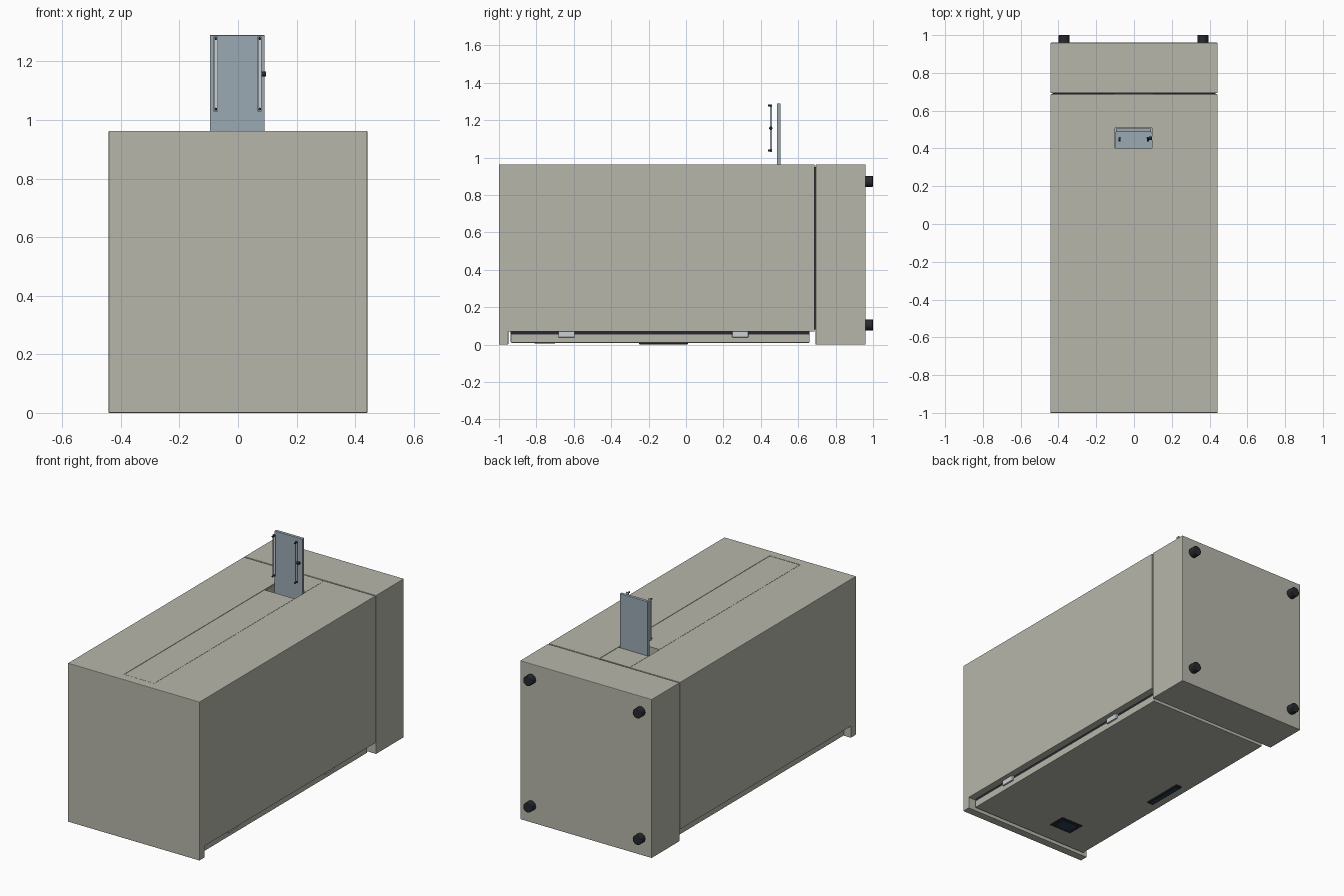
import bpy, bmesh
from math import pi

if "Cube" in bpy.data.objects:
    bpy.data.objects.remove(bpy.data.objects["Cube"])


def material(name, rgb):
    m = bpy.data.materials.new(name)
    m.diffuse_color = (*rgb, 1)
    m.use_nodes = True
    m.node_tree.nodes["Principled BSDF"].inputs["Base Color"].default_value = m.diffuse_color
    return m


BEIGE = material("beige_paint", (0.47, 0.47, 0.41))
STEEL = material("blue_steel", (0.33, 0.40, 0.45))
LIGHT = material("light_metal", (0.60, 0.63, 0.66))
BLACK = material("black_rubber", (0.02, 0.022, 0.027))
SCREEN = material("dark_blue_glass", (0.02, 0.05, 0.09))


def finish(bm, name, mat, bevel=0):
    bmesh.ops.recalc_face_normals(bm, faces=bm.faces)
    me = bpy.data.meshes.new(name)
    bm.to_mesh(me)
    bm.free()
    ob = bpy.data.objects.new(name, me)
    bpy.context.collection.objects.link(ob)
    if mat:
        me.materials.append(mat)
    if bevel:
        mod = ob.modifiers.new("soft_edge", 'BEVEL')
        mod.width, mod.segments, mod.limit_method = bevel, 2, 'ANGLE'
    return ob


def box(name, x, y, z, mat, bevel=0):
    bm = bmesh.new()
    bmesh.ops.create_cube(bm, size=1)
    for v in bm.verts:
        for i, (lo, hi) in enumerate((x, y, z)):
            v.co[i] = (lo + hi) / 2 + v.co[i] * (hi - lo)
    return finish(bm, name, mat, bevel)


def cylinder(name, center, radius, depth, mat, rot=(pi / 2, 0, 0), bevel=0):
    bpy.ops.mesh.primitive_cylinder_add(vertices=24, radius=radius, depth=depth,
                                        location=center, rotation=rot)
    ob = bpy.context.object
    ob.name = name
    ob.data.materials.append(mat)
    if bevel:
        mod = ob.modifiers.new("soft_edge", 'BEVEL')
        mod.width, mod.segments, mod.limit_method = bevel, 2, 'ANGLE'
    bpy.ops.object.shade_smooth_by_angle()
    return ob


def cut(target, name, x, y, z):
    cutter = box(name, x, y, z, None)
    cutter.hide_render = True
    cutter.hide_viewport = True
    mod = target.modifiers.new(name, 'BOOLEAN')
    mod.operation, mod.object, mod.solver = 'DIFFERENCE', cutter, 'EXACT'


W = 0.442  # half width of the cabinet

# Cabinet: side profile with the door recess, extruded across the width
profile = [(-1, 0), (-0.95, 0), (-0.95, 0.07), (0.687, 0.07), (0.687, 0.963), (-1, 0.963)]
bm = bmesh.new()
face = bm.faces.new([bm.verts.new((-W, y, z)) for y, z in profile])
ext = bmesh.ops.extrude_face_region(bm, geom=[face])
bmesh.ops.translate(bm, vec=(2 * W, 0, 0),
                    verts=[v for v in ext["geom"] if isinstance(v, bmesh.types.BMVert)])
cabinet = finish(bm, "cabinet", BEIGE, 0.003)
cut(cabinet, "channel_cutter", (-0.105, 0.1), (-0.945, 0.70), (0.958, 1.1))
cut(cabinet, "opening_cutter", (-0.1, 0.096), (0.402, 0.508), (0.76, 1.1))

# Base section, with a recessed seam between it and the cabinet
box("base_section", (-W, W), (0.693, 0.96), (0, 0.963), BEIGE, 0.003)
box("seam_core", (-W + 0.01, W - 0.01), (0.68, 0.70), (0.08, 0.95), BLACK)

# Cover strip in the channel, either side of the opening
box("cover_strip_long", (-0.103, 0.098), (-0.943, 0.402), (0.955, 0.9625), BEIGE)
box("cover_strip_short", (-0.103, 0.098), (0.508, 0.686), (0.955, 0.9625), BEIGE)

# Feet
for i, x in enumerate((-0.37, 0.365)):
    for j, z in enumerate((0.105, 0.873)):
        cylinder(f"foot_{i}_{j}", (x, 0.975, z), 0.029, 0.05, BLACK, bevel=0.003)

# Door with gasket, hinges, grip and display
box("door", (-0.405, 0.405), (-0.937, 0.66), (0.01, 0.055), BEIGE, 0.003)
box("door_gasket", (-0.398, 0.398), (-0.937, 0.66), (0.053, 0.071), BLACK)
for i, y in enumerate((-0.682, 0.247)):
    box(f"hinge_{i}", (0.37, 0.415), (y, y + 0.086), (0.039, 0.07), LIGHT, 0.002)
box("door_grip", (-0.35, -0.31), (-0.25, 0.01), (0.002, 0.015), BLACK, 0.002)
box("grip_inlay", (-0.342, -0.318), (-0.235, -0.005), (0.0, 0.004), SCREEN)
box("display_frame", (-0.2, -0.05), (-0.81, -0.70), (0.006, 0.014), BLACK, 0.001)
box("display_glass", (-0.175, -0.075), (-0.79, -0.72), (0.005, 0.008), SCREEN)

# Raised hatch plate and the tray in the opening
box("hatch_plate", (-0.096, 0.091), (0.487, 0.506), (0.77, 1.29), STEEL, 0.002)
box("opening_tray", (-0.099, 0.095), (0.403, 0.487), (0.761, 0.775), STEEL)

# L-section rails with end pins in front of the plate
for i, x in enumerate((-0.083, 0.067)):
    box(f"rail_flange_{i}", (x, x + 0.014), (0.457, 0.461), (1.03, 1.285), LIGHT)
    box(f"rail_web_{i}", (x, x + 0.003), (0.449, 0.461), (1.03, 1.285), LIGHT)
    for j, z in enumerate((1.037, 1.278)):
        cylinder(f"rail_pin_{i}_{j}", (x + 0.007, 0.449, z), 0.005, 0.022, BLACK)

# Latch knob
cylinder("latch_knob", (0.088, 0.453, 1.157), 0.009, 0.016, BLACK, rot=(0, pi / 2, 0))
